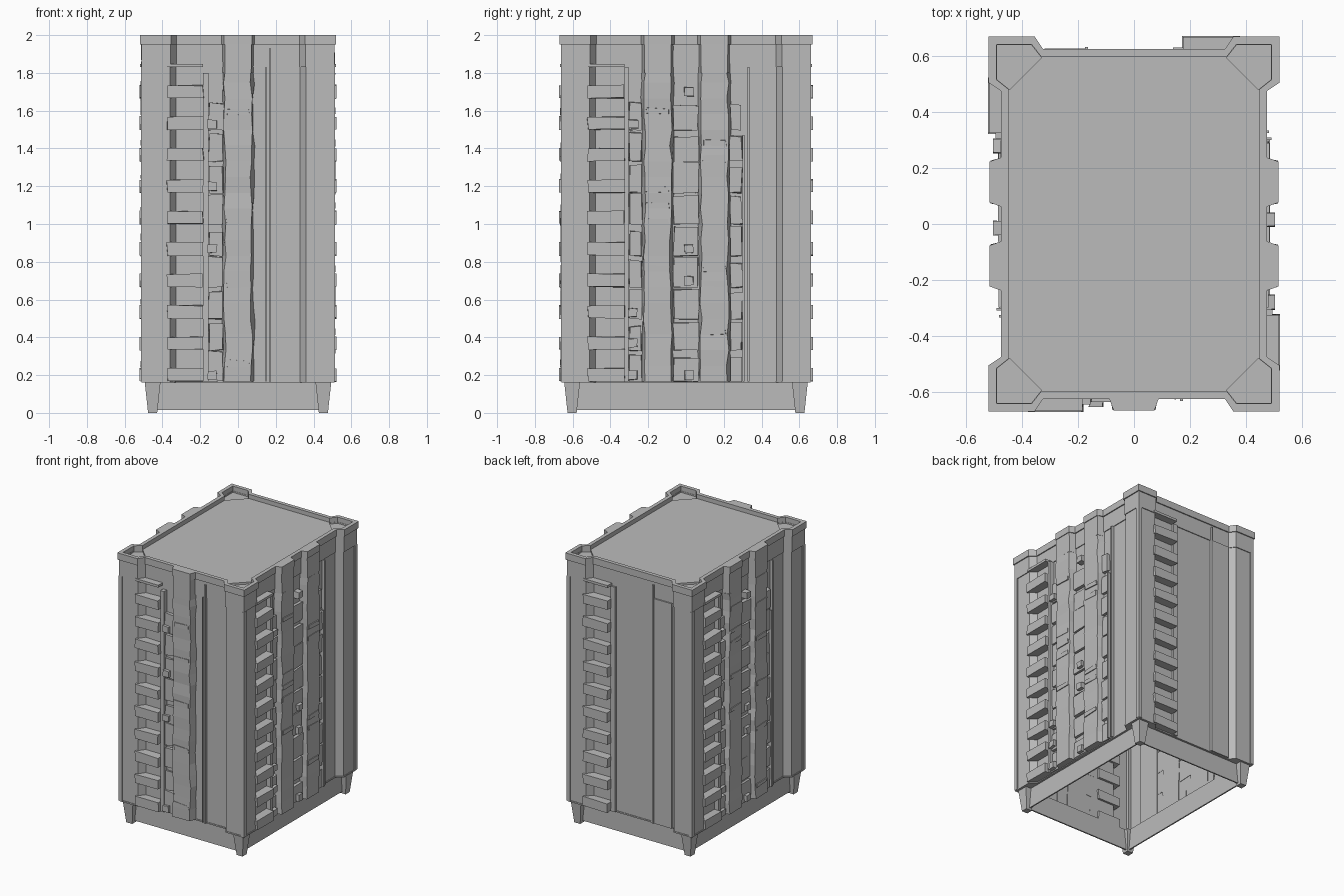
import bpy, bmesh, math, random
from mathutils import Matrix

if "Cube" in bpy.data.objects:
    bpy.data.objects.remove(bpy.data.objects["Cube"])
rng = random.Random(4)

concrete = bpy.data.materials.new("concrete_grey")
concrete.use_nodes = True
grey = (0.5, 0.5, 0.5, 1)
concrete.diffuse_color = grey
concrete.node_tree.nodes["Principled BSDF"].inputs["Base Color"].default_value = grey

BOTTOM, BAND, TOP = 0.165, 1.83, 1.965
FLOOR = 1 / 6
WALL = {"front": 0.625, "right": 0.475, "back": 0.625, "left": 0.475}
TURN = {"front": 0, "right": 1, "back": 2, "left": 3}


def finish(bm, name, side=None):
    """Turn a mesh towards its side of the tower and add it to the scene."""
    if side:
        turn = Matrix.Rotation(TURN[side] * math.pi / 2, 4, "Z")
        shift = Matrix.Translation((0, -WALL[side], 0))
        bmesh.ops.transform(bm, matrix=turn @ shift, verts=bm.verts)
        name = side + "_" + name
    bmesh.ops.recalc_face_normals(bm, faces=bm.faces)
    mesh = bpy.data.meshes.new(name)
    bm.to_mesh(mesh)
    bm.free()
    mesh.materials.append(concrete)
    bpy.context.collection.objects.link(bpy.data.objects.new(name, mesh))


def add_loft(bm, loops, caps=True):
    rows = [[bm.verts.new(p) for p in loop] for loop in loops]
    n = len(rows[0])
    for low, high in zip(rows, rows[1:]):
        for i in range(n):
            j = (i + 1) % n
            bm.faces.new((low[i], low[j], high[j], high[i]))
    if caps:
        bm.faces.new(rows[0])
        bm.faces.new(rows[-1])
    return rows


def add_box(bm, x0, x1, y0, y1, z0, z1, wobble=0):
    def level(z):
        return [(x + rng.uniform(-wobble, wobble), y, z + rng.uniform(-wobble, wobble))
                for x, y in ((x0, y0), (x1, y0), (x1, y1), (x0, y1))]
    add_loft(bm, [level(z0), level(z1)])


def at(loop, z):
    return [(x, y, z) for x, y in loop]


def prism(name, loop, z0, z1, caps=True):
    bm = bmesh.new()
    add_loft(bm, [at(loop, z0), at(loop, z1)], caps)
    finish(bm, name)


def ring(name, outer, inner, z0, z1):
    """A solid band between two plan outlines."""
    bm = bmesh.new()
    rows = [add_loft(bm, [at(loop, z0), at(loop, z1)], False) for loop in (outer, inner)]
    for level in (0, 1):
        edges = [bm.edges.get((r[level][i - 1], r[level][i]))
                 for r in rows for i in range(len(r[level]))]
        bmesh.ops.triangle_fill(bm, edges=edges, use_beauty=True, normal=(0, 0, 1))
    finish(bm, name)


def rect(x, y):
    return [(-x, -y), (x, -y), (x, y), (-x, y)]


def outline(d, ribs=False):
    """Plan of the tower, inset by d, with thick corners and optional rib bumps."""
    points = []
    for side in TURN:
        long = side in ("front", "back")
        half, wall = (0.52, 0.625) if long else (0.67, 0.475)
        a, b = half - 0.165 + 0.4 * d, half - 0.195 + 0.2 * d
        face = wall + 0.045
        local = [(-a, face - d), (-b, wall - d)]
        centres = {"front": [0], "back": []}.get(side, [-0.15, 0.15])
        if ribs:
            for c in centres:
                local += [(c - 0.088, wall - d), (c - 0.073, wall + 0.042 - d),
                          (c + 0.073, wall + 0.042 - d), (c + 0.088, wall - d)]
        local += [(b, wall - d), (a, face - d), (half - d, face - d)]
        for t, out in local:
            points.append({"front": (t, -out), "right": (out, t),
                           "back": (-t, out), "left": (-out, -t)}[side])
    return points


# Shell, open underneath, with the top band, parapet and roof
prism("tower_shell", outline(0.014), BOTTOM, 1.95, caps=False)
ring("upper_band", outline(0.008), outline(0.03), BAND, TOP)
ring("parapet", outline(0, True), outline(0.028), TOP - 0.015, 2.0)
prism("corner_decks", outline(0.02), 1.945, 1.955)
deck = []
for sx, sy in ((-1, -1), (1, -1), (1, 1), (-1, 1)):
    pair = [(sx * 0.445, sy * 0.48), (sx * 0.33, sy * 0.595)]
    deck += pair if sx * sy > 0 else pair[::-1]
deck.sort(key=lambda p: math.atan2(p[1], p[0]))
prism("roof_deck", deck, 1.95, 1.97)

# Hollow plinth and its ledge
ring("plinth", rect(0.45, 0.6), rect(0.44, 0.59), 0.015, BOTTOM)
ring("base_ledge", outline(0.01), rect(0.44, 0.59), BOTTOM - 0.005, BOTTOM + 0.005)

# Corner trims and tapered feet
trims, feet = bmesh.new(), bmesh.new()
for sx in (-1, 1):
    for sy in (-1, 1):
        add_box(trims, *sorted((sx * 0.485, sx * 0.513)),
                *sorted((sy * 0.635, sy * 0.663)), BOTTOM, BAND)
        add_loft(feet, [[(sx * (0.452 + px * w), sy * (0.603 + py * w), z)
                         for px, py in rect(1, 1)]
                        for w, z in ((0.024, 0), (0.042, BOTTOM))])
finish(trims, "corner_trims")
finish(feet, "feet")


def rib(side, centre):
    """A slightly uneven vertical rib."""
    def section(z, jitter):
        j = lambda: rng.uniform(-jitter, jitter)
        return [(centre - 0.085 + j(), 0.02, z), (centre - 0.07 + j(), -0.037 + j() / 2, z),
                (centre + 0.07 + j(), -0.037 + j() / 2, z), (centre + 0.085 + j(), 0.02, z)]
    levels = [BOTTOM + i * FLOOR / 2 for i in range(20)] + [1.8]
    bm = bmesh.new()
    add_loft(bm, [section(z, 0.007) for z in levels])
    add_loft(bm, [section(1.8, 0.002), section(TOP, 0.002)])
    # thin floor joints across the rib
    for z in rng.sample(levels[1:-2], 5):
        add_box(bm, centre - 0.06, centre + 0.06, -0.042, 0, z, z + 0.03, 0.006)
    finish(bm, "rib_%s" % ("a" if centre <= 0 else "b"), side)


def balconies(side, t0, t1):
    bm = bmesh.new()
    for i in range(10):
        z = 0.2 + i * FLOOR
        add_box(bm, t0, t1, -0.047, 0.03, z - 0.033, z + 0.035, 0.004)
    add_box(bm, t0, t1, -0.043, 0.01, 1.83, 1.848)
    finish(bm, "balconies", side)


def strips(side, spans):
    """Raised wall strips: start, end, depth, top."""
    bm = bmesh.new()
    for t0, t1, depth, top in spans:
        add_box(bm, t0, t1, -depth, 0.016, BOTTOM, top)
    finish(bm, "wall_strips", side)


def vents(side, t, heights, depth=0.03):
    bm = bmesh.new()
    for z in heights:
        add_box(bm, t - 0.024, t + 0.024, -depth, 0.02, z - 0.024, z + 0.022, 0.004)
    finish(bm, "vent_boxes_%s" % ("a" if t < 0 else "b"), side)


def floor_plates(side, t0, t1):
    """Uneven shallow panels between floors."""
    bm = bmesh.new()
    for i in range(9):
        z = BOTTOM + i * FLOOR
        add_box(bm, t0, t1, rng.uniform(-0.012, -0.002), 0.016,
                z, z + FLOOR * rng.uniform(0.75, 0.97), 0.005)
    finish(bm, "floor_plates_%s" % ("a" if t0 < -0.1 else "b"), side)


# Front
rib("front", 0)
balconies("front", -0.375, -0.185)
strips("front", [(-0.185, -0.155, 0.02, 1.8), (0.145, 0.15, 0.002, BAND),
                 (0.165, 0.175, 0.008, 1.93)])
floor_plates("front", -0.155, -0.08)
vents("front", -0.135, [0.2, 0.87, 1.2, 1.53])

# Back
balconies("back", -0.375, -0.175)
strips("back", [(-0.175, -0.14, 0.006, BAND), (0.165, 0.175, 0.008, 1.93),
                (0.175, 0.32, 0.002, BAND)])

# Two long sides
for side in ("right", "left"):
    for centre in (-0.15, 0.15):
        rib(side, centre)
    balconies(side, -0.52, -0.325)
    strips(side, [(-0.325, -0.305, 0.02, BAND), (0.3, 0.31, 0.016, 1.47),
                  (0.325, 0.335, 0.008, BAND)])
    floor_plates(side, -0.3, -0.235)
    floor_plates(side, -0.065, 0.065)
    floor_plates(side, 0.235, 0.295)
    vents(side, 0.015, [0.2, 0.7, 0.87, 1.7])
    vents(side, -0.28, [0.2, 0.37, 0.53, 1.53])
